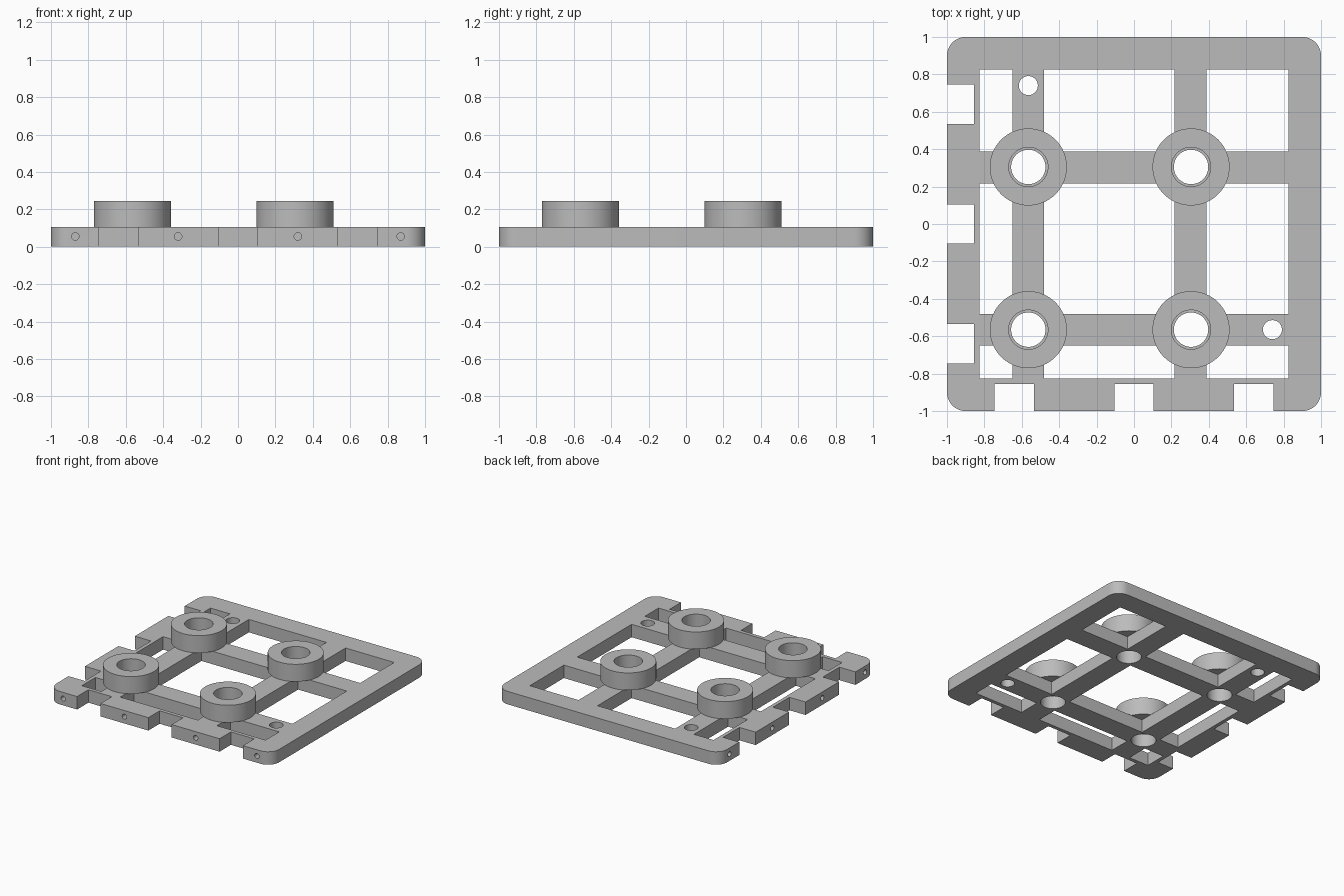
import bpy, bmesh, math
from mathutils import Matrix

cube = bpy.data.objects.get("Cube")
if cube:
    bpy.data.objects.remove(cube, do_unlink=True)

THICK, TOP = 0.105, 0.245
BARS = (-0.565, 0.305)                                     # rib centre lines
GAPS = ((-0.825, -0.65), (-0.48, 0.217), (0.388, 0.825))   # openings between ribs
NOTCHES = (-0.64, 0, 0.64)
PINS = (-0.87, -0.32, 0.32, 0.87)

grey = bpy.data.materials.new("light_grey")
grey.use_nodes = True
colour = (0.5, 0.5, 0.5, 1)
grey.diffuse_color = colour
grey.node_tree.nodes["Principled BSDF"].inputs["Base Color"].default_value = colour


def box(bm, x0, x1, y0, y1, z0, z1):
    m = Matrix.Translation(((x0 + x1) / 2, (y0 + y1) / 2, (z0 + z1) / 2))
    m = m @ Matrix.Diagonal((x1 - x0, y1 - y0, z1 - z0, 1))
    return bmesh.ops.create_cube(bm, size=1, matrix=m)["verts"]


def cylinder(bm, x, y, z, r, depth, turn=None, sides=64):
    m = Matrix.Translation((x, y, z)) @ (turn or Matrix())
    bmesh.ops.create_cone(bm, cap_ends=True, segments=sides, radius1=r,
                          radius2=r, depth=depth, matrix=m)


def make(name, bm):
    mesh = bpy.data.meshes.new(name)
    bm.to_mesh(mesh)
    bm.free()
    mesh.materials.append(grey)
    ob = bpy.data.objects.new(name, mesh)
    bpy.context.collection.objects.link(ob)
    return ob


def select(ob):
    bpy.ops.object.select_all(action='DESELECT')
    ob.select_set(True)
    bpy.context.view_layer.objects.active = ob


def finish(ob, cutter):
    """Subtract the cutter, discard it and smooth the round walls."""
    cutter.hide_render = True
    mod = ob.modifiers.new("cut", 'BOOLEAN')
    mod.operation, mod.solver, mod.object = 'DIFFERENCE', 'EXACT', cutter
    select(ob)
    bpy.ops.object.modifier_apply(modifier=mod.name)
    bpy.data.objects.remove(cutter, do_unlink=True)
    bpy.ops.object.shade_smooth_by_angle(angle=math.radians(30))


# Base plate with rounded corners
bm = bmesh.new()
box(bm, -1, 1, -1, 1, 0, THICK)
corners = [e for e in bm.edges if abs(e.verts[0].co.z - e.verts[1].co.z) > 0.05]
bmesh.ops.bevel(bm, geom=corners, offset=0.1, segments=12, profile=0.5,
                affect='EDGES')
plate = make("base_frame", bm)

# Openings, edge notches and holes
bm = bmesh.new()
lo, hi = -0.1, THICK + 0.1
for x0, x1 in GAPS:
    for y0, y1 in GAPS:
        box(bm, x0, x1, y0, y1, lo, hi)
for c in NOTCHES:
    box(bm, c - 0.105, c + 0.105, -1.1, -0.855, lo, hi)
    box(bm, -1.1, -0.855, c - 0.105, c + 0.105, lo, hi)
for c in PINS:
    cylinder(bm, c, -1, 0.055, 0.02, 0.2, Matrix.Rotation(math.pi / 2, 4, 'X'), 24)
    cylinder(bm, -1, c, 0.055, 0.02, 0.2, Matrix.Rotation(math.pi / 2, 4, 'Y'), 24)
for x in BARS:
    for y in BARS:
        cylinder(bm, x, y, 0.05, 0.092, 0.4)
cylinder(bm, BARS[0], 0.74, 0.05, 0.051, 0.4, sides=32)
cylinder(bm, 0.74, BARS[0], 0.05, 0.051, 0.4, sides=32)
finish(plate, make("frame_cutter", bm))

# Ring bosses on the rib crossings
for i, x in enumerate(BARS):
    for j, y in enumerate(BARS):
        bm = bmesh.new()
        cylinder(bm, x, y, (THICK + TOP) / 2, 0.206, TOP - THICK)
        boss = make("ring_boss_" + ("left" if i else "right")
                    + ("_back" if j else "_front"), bm)
        bm = bmesh.new()
        cylinder(bm, x, y, 0.2, 0.105, 0.5)
        finish(boss, make("bore_cutter", bm))
